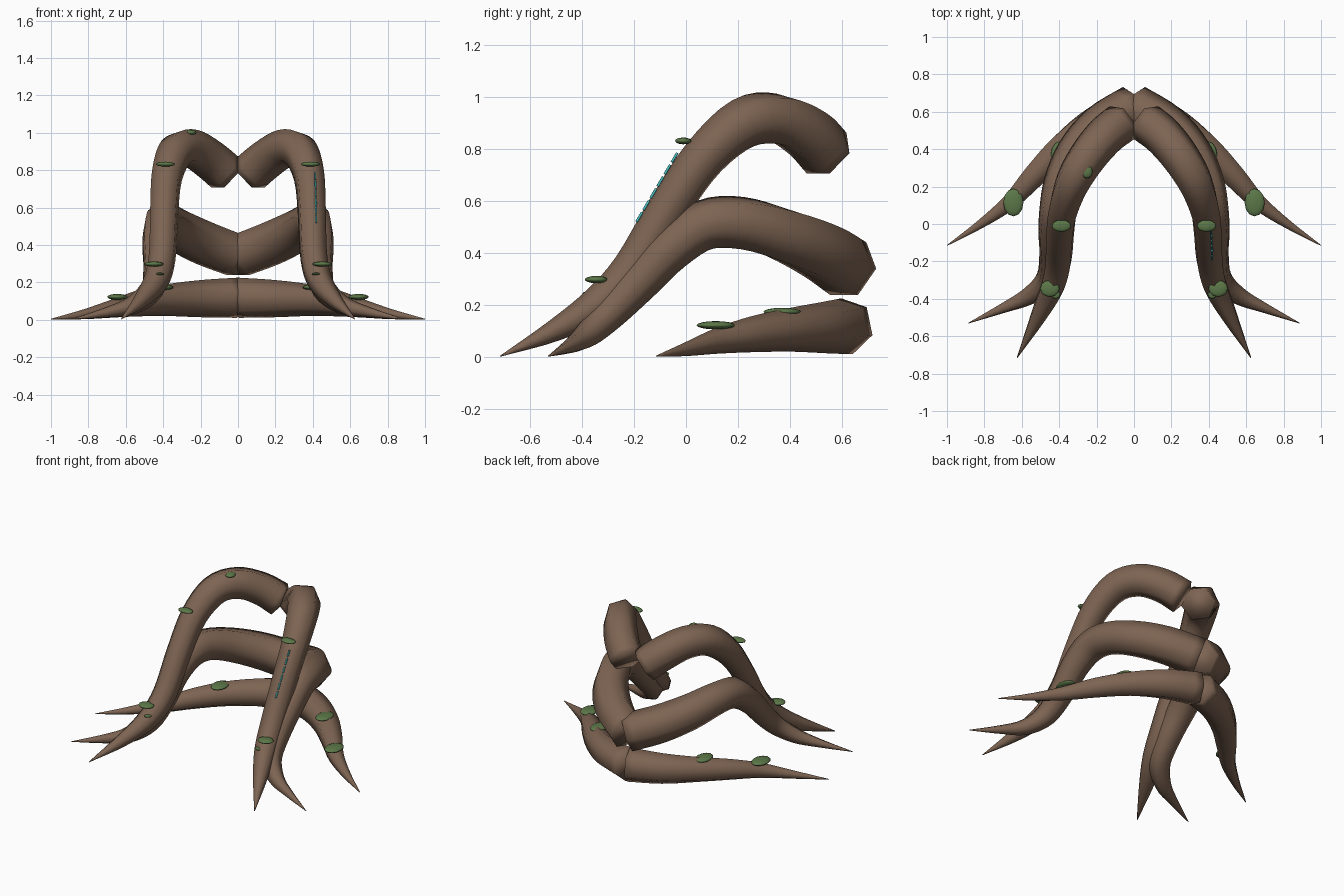
import bpy, bmesh, math
from mathutils import Vector

if "Cube" in bpy.data.objects:
    bpy.data.objects.remove(bpy.data.objects["Cube"])


def material(name, col):
    m = bpy.data.materials.new(name)
    m.diffuse_color = (*col, 1)
    m.use_nodes = True
    m.node_tree.nodes["Principled BSDF"].inputs["Base Color"].default_value = m.diffuse_color
    return m


BARK = material("bark brown", (0.205, 0.127, 0.085))
MOSS = material("moss green", (0.105, 0.185, 0.065))
GLOW = material("glowing cyan", (0.08, 0.6, 0.6))


def finish(name, bm, mat):
    bmesh.ops.recalc_face_normals(bm, faces=bm.faces)
    for f in bm.faces:
        f.smooth = True
    me = bpy.data.meshes.new(name)
    bm.to_mesh(me)
    bm.free()
    ob = bpy.data.objects.new(name, me)
    bpy.context.collection.objects.link(ob)
    me.materials.append(mat)
    return ob


def smooth_path(pts, steps=4):
    """Catmull-Rom through (x, y, z, radius) points."""
    p = [Vector(q) for q in pts]
    p = [2 * p[0] - p[1]] + p + [2 * p[-1] - p[-2]]
    out = []
    for i in range(1, len(p) - 2):
        a, b, c, d = p[i - 1:i + 3]
        for s in range(steps):
            t = s / steps
            out.append(0.5 * (2 * b + (c - a) * t + (2 * a - 5 * b + 4 * c - d) * t * t
                              + (3 * b - a - 3 * c + d) * t ** 3))
    out.append(p[-2])
    return out


def tube(name, pts, mat, side=1, sides=6, twist=0.0):
    """Tapering tube; twist (degrees) at the thick end fades out along the root."""
    path = smooth_path(pts)
    pos = [Vector((q[0] * side, q[1], q[2])) for q in path]
    bm = bmesh.new()
    rings = []
    up = Vector((0, 0, 1))
    for i, c in enumerate(pos):
        t = (pos[min(i + 1, len(pos) - 1)] - pos[max(i - 1, 0)]).normalized()
        up = (up - t * up.dot(t)).normalized()
        lat = t.cross(up)
        r = max(path[i][3], 0.002)
        turn = math.radians(twist) * max(0, 1 - 3 * i / len(pos)) * side
        ring = []
        for k in range(sides):
            a = 2 * math.pi * k / sides + turn
            ring.append(bm.verts.new(c + (up * math.cos(a) + lat * math.sin(a)) * r))
        rings.append(ring)
    for a, b in zip(rings, rings[1:]):
        for k in range(sides):
            j = (k + 1) % sides
            bm.faces.new((a[k], a[j], b[j], b[k]))
    bm.faces.new(rings[0])
    bm.faces.new(rings[-1])
    return finish(name, bm, mat)


def moss(name, loc, size):
    bm = bmesh.new()
    bmesh.ops.create_uvsphere(bm, u_segments=12, v_segments=8, radius=1)
    for v in bm.verts:
        v.co = Vector([v.co[i] * size[i] + loc[i] for i in range(3)])
    finish(name, bm, MOSS)


# Root centrelines for the right side: x, y, z, radius
ROOTS = {
    "upper_root": [(0.065, 0.542, 0.785, 0.11), (0.155, 0.47, 0.86, 0.108), (0.25, 0.355, 0.917, 0.104),
                   (0.33, 0.22, 0.90, 0.098), (0.38, 0.07, 0.77, 0.086), (0.395, -0.07, 0.57, 0.08),
                   (0.405, -0.21, 0.34, 0.076), (0.44, -0.34, 0.205, 0.068), (0.52, -0.51, 0.10, 0.042),
                   (0.625, -0.715, 0.003, 0.002)],
    "middle_root": [(0.0, 0.625, 0.34, 0.123), (0.17, 0.525, 0.405, 0.12), (0.30, 0.385, 0.467, 0.114),
                    (0.38, 0.22, 0.515, 0.106), (0.412, 0.07, 0.508, 0.099), (0.43, -0.06, 0.415, 0.088),
                    (0.432, -0.18, 0.29, 0.08), (0.46, -0.30, 0.165, 0.068), (0.56, -0.385, 0.08, 0.05),
                    (0.70, -0.45, 0.04, 0.028), (0.885, -0.53, 0.003, 0.002)],
    "lower_root": [(0.0, 0.62, 0.118, 0.11), (0.2, 0.54, 0.113, 0.1), (0.38, 0.41, 0.105, 0.085),
                   (0.53, 0.26, 0.088, 0.07), (0.66, 0.12, 0.062, 0.05), (0.82, 0.0, 0.03, 0.027),
                   (1.0, -0.115, 0.003, 0.002)],
}
TWIST = {"upper_root": 30, "middle_root": 30, "lower_root": 12}

# Moss pads: location, half sizes
PADS = [((0.645, 0.115, 0.122), (0.054, 0.074, 0.016)),
        ((0.395, 0.37, 0.174), (0.05, 0.072, 0.015)),
        ((0.388, -0.01, 0.832), (0.052, 0.032, 0.013)),
        ((0.45, -0.345, 0.298), (0.052, 0.045, 0.014)),
        ((0.418, -0.375, 0.245), (0.024, 0.024, 0.007))]

for side, tag in ((1, "right"), (-1, "left")):
    for name, pts in ROOTS.items():
        tube(f"{name}_{tag}", pts, BARK, side, twist=TWIST[name])
    for i, (loc, size) in enumerate(PADS):
        moss(f"moss_pad_{i + 1}_{tag}", (loc[0] * side, loc[1], loc[2]), size)

# Moss on the crown of the left upper root
moss("moss_crown_left", (-0.252, 0.28, 1.002), (0.03, 0.036, 0.014))

# Thin glowing vein, broken by the bark, along the front of the right upper root
for n in range(6):
    ends = [(n + s) / 6 for s in (0.0, 0.4, 0.8)]
    tube(f"glowing_vein_{n + 1}",
         [(0.419 - 0.006 * t, -0.191 + 0.163 * t, 0.52 + 0.275 * t, 0.005) for t in ends], GLOW)
